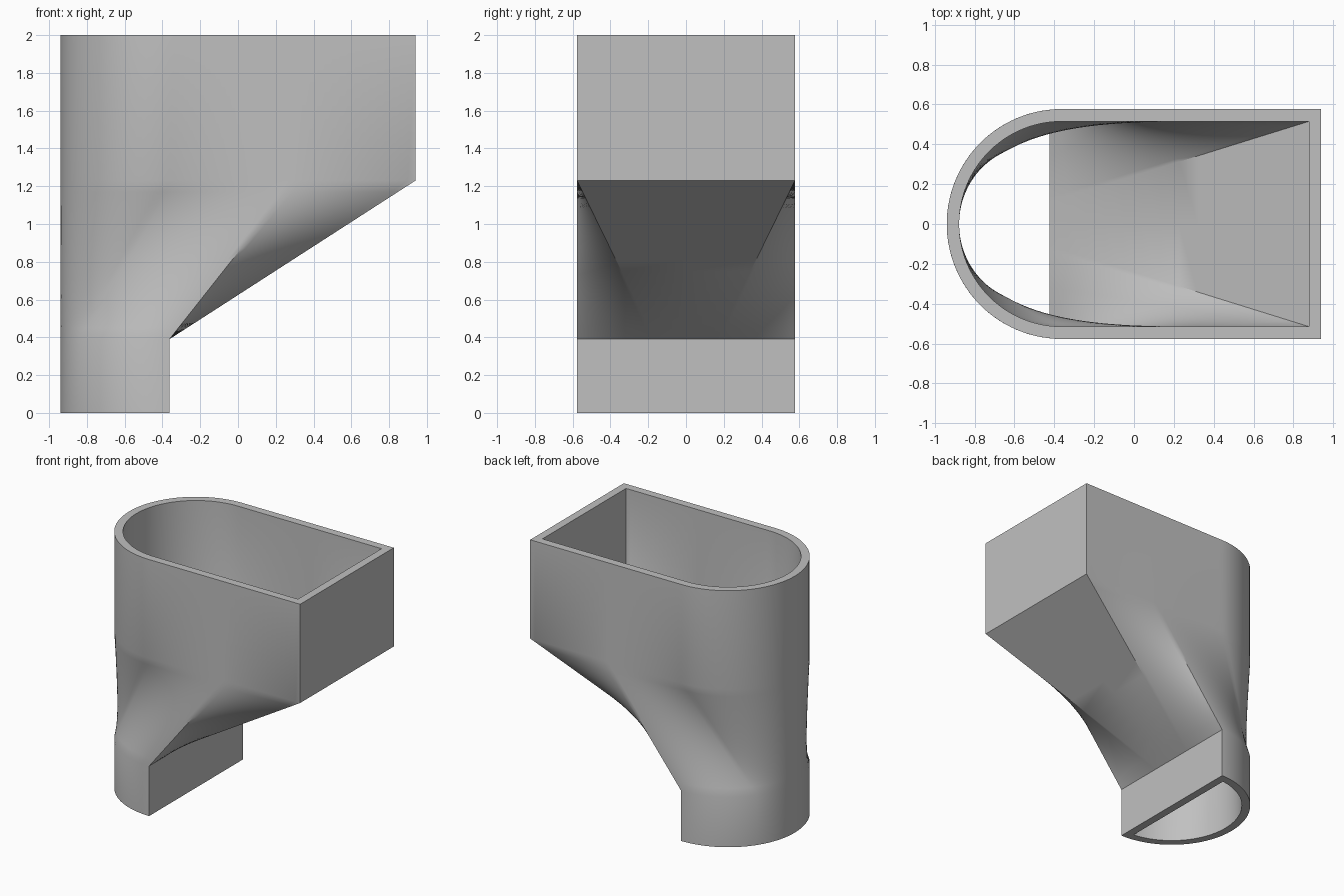
import bpy
import bmesh
from math import sin, cos, acos, pi, radians

cube = bpy.data.objects.get("Cube")
if cube:
    bpy.data.objects.remove(cube, do_unlink=True)

# Main dimensions
HALF_LENGTH = 0.94
RADIUS = 0.577
CENTRE_X = RADIUS - HALF_LENGTH
WALL = 0.062
HEIGHTS = dict(base=0.0, neck=0.39, hopper=1.23, rim=2.0)
ROWS = 14


def lerp(a, b, t):
    return a + (b - a) * t


def steps(count):
    return [i / count for i in range(count)]


def half_pairs(inset, flat_half):
    """Matching lower and upper outline points, from the round end to mid flat."""
    r = RADIUS - inset
    end_x = HALF_LENGTH - inset
    flat_x = CENTRE_X - inset
    arc_end = acos(inset / r)
    arc_mid = radians(34)
    flat_y = r * sin(arc_end)

    def arc(a):
        return (CENTRE_X - r * cos(a), -r * sin(a))

    pairs = []
    # round end to round end
    for t in steps(24):
        pairs.append((arc(arc_mid * t), arc(pi / 2 * t)))
    # rest of the lower arc to the start of the straight side
    for t in steps(24):
        pairs.append((arc(lerp(arc_mid, arc_end, t)), (lerp(CENTRE_X, 0.3, t), -r)))
    # lower flat to the rest of the straight side
    for t in steps(16):
        pairs.append(((flat_x, -lerp(flat_y, flat_half, t)), (lerp(0.3, end_x, t), -r)))
    # sloping floor panel
    pairs.append(((flat_x, -flat_half), (end_x, -r)))
    pairs.append(((flat_x, 0), (end_x, 0)))
    return pairs


def wall_rings(inset, flat_half):
    """Rings of one wall skin, from base to rim."""
    half = half_pairs(inset, flat_half)
    mirrored = [((a[0], -a[1]), (b[0], -b[1])) for a, b in half[-2:0:-1]]
    full = half + mirrored
    levels = [(0, HEIGHTS["base"])]
    for i in range(ROWS + 1):
        t = i / ROWS
        levels.append((t, lerp(HEIGHTS["neck"], HEIGHTS["hopper"], t)))
    levels.append((1, HEIGHTS["rim"]))
    return [[(lerp(a[0], b[0], t), lerp(a[1], b[1], t), z) for a, b in full]
            for t, z in levels]


# Outer skin up, inner skin down, joined by the two rims
rings = wall_rings(0, 0.165) + wall_rings(WALL, 0.11)[::-1]
bm = bmesh.new()
grid = [[bm.verts.new(p) for p in ring] for ring in rings]
for k, lower in enumerate(grid):
    upper = grid[(k + 1) % len(grid)]
    for i in range(len(lower)):
        j = (i + 1) % len(lower)
        bm.faces.new((lower[i], lower[j], upper[j], upper[i]))
bmesh.ops.recalc_face_normals(bm, faces=bm.faces[:])
mesh = bpy.data.meshes.new("duct_adapter")
bm.to_mesh(mesh)
bm.free()

# Grey material
grey = bpy.data.materials.new("plain grey")
grey.use_nodes = True
colour = (0.53, 0.53, 0.53, 1)
grey.diffuse_color = colour
grey.node_tree.nodes["Principled BSDF"].inputs["Base Color"].default_value = colour
mesh.materials.append(grey)

duct = bpy.data.objects.new("duct_adapter", mesh)
bpy.context.collection.objects.link(duct)
bpy.ops.object.select_all(action="DESELECT")
duct.select_set(True)
bpy.context.view_layer.objects.active = duct
bpy.ops.object.shade_smooth_by_angle(angle=radians(30))
